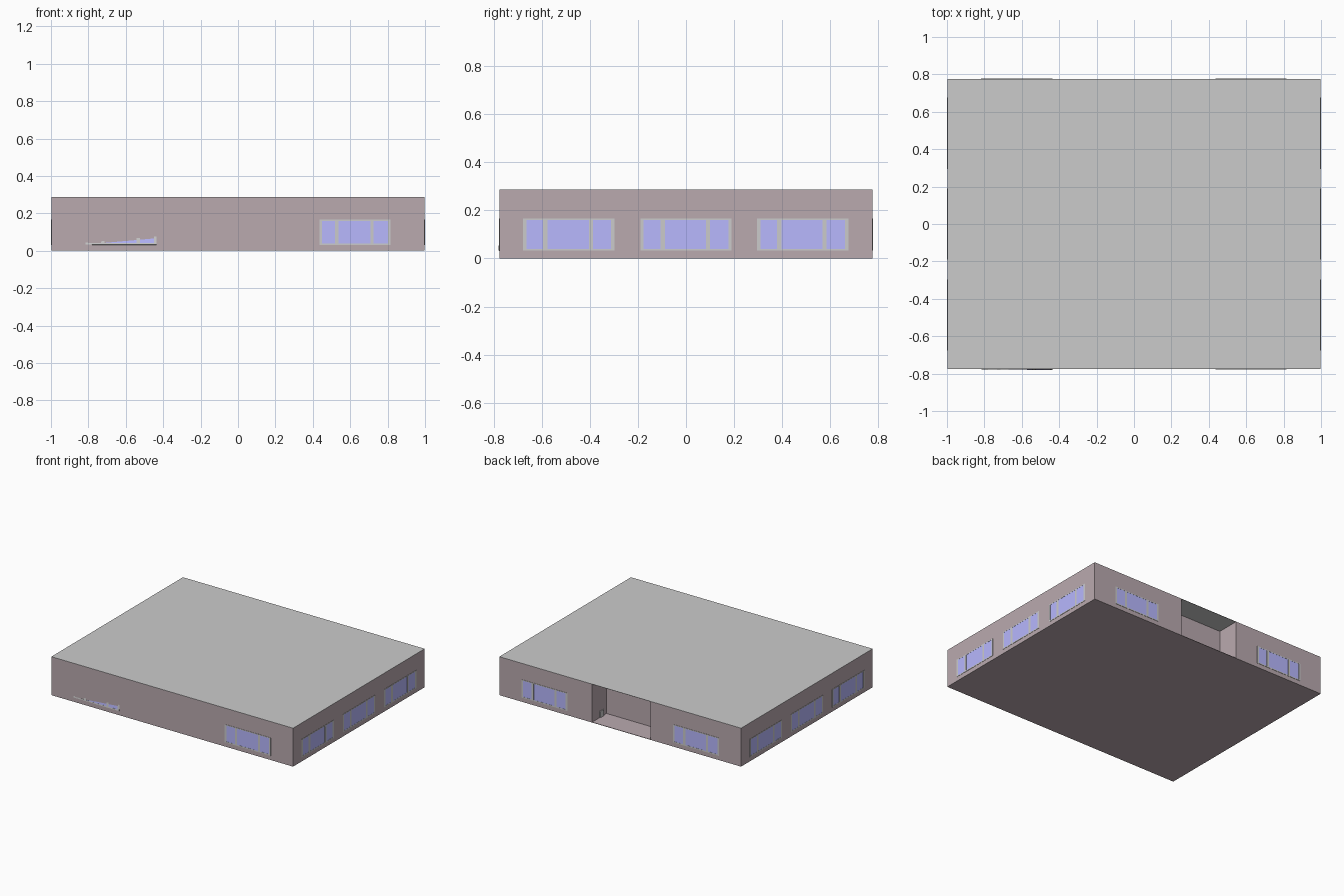
import bpy, bmesh
from math import radians
from mathutils import Matrix, Vector

if "Cube" in bpy.data.objects:
    bpy.data.objects.remove(bpy.data.objects["Cube"])

W, D, H = 0.998, 0.776, 0.287   # half width, half depth, height


def material(name, color):
    m = bpy.data.materials.new(name)
    m.diffuse_color = (*color, 1)
    m.use_nodes = True
    m.node_tree.nodes["Principled BSDF"].inputs["Base Color"].default_value = m.diffuse_color
    return m


WALL = material("wall_brown", (0.49, 0.40, 0.43))
GLASS = material("glass_blue", (0.48, 0.48, 1.0))


def finish(name, bm, mat=None):
    mesh = bpy.data.meshes.new(name)
    bmesh.ops.recalc_face_normals(bm, faces=bm.faces)
    bm.to_mesh(mesh)
    bm.free()
    ob = bpy.data.objects.new(name, mesh)
    bpy.context.collection.objects.link(ob)
    if mat:
        mesh.materials.append(mat)
    return ob


def boxes(name, bounds, mat=None):
    """One object from boxes given as (x0, x1, y0, y1, z0, z1)."""
    bm = bmesh.new()
    for x0, x1, y0, y1, z0, z1 in bounds:
        centre = Vector((x0 + x1, y0 + y1, z0 + z1)) / 2
        size = Matrix.Diagonal((x1 - x0, y1 - y0, z1 - z0, 1))
        bmesh.ops.create_cube(bm, size=1, matrix=Matrix.Translation(centre) @ size)
    return finish(name, bm, mat)


# Walls: footprint with the entrance recess in the back, extruded up
footprint = [(-W, -D), (W, -D), (W, D), (0.232, D), (0.232, D - 0.17),
             (-0.25, D - 0.17), (-0.25, D), (-W, D)]
bm = bmesh.new()
base = bm.faces.new([bm.verts.new((x, y, 0.003)) for x, y in footprint])
top = bmesh.ops.extrude_face_region(bm, geom=[base])["geom"]
bmesh.ops.translate(bm, vec=(0, 0, H - 0.005),
                    verts=[v for v in top if isinstance(v, bmesh.types.BMVert)])
finish("walls", bm, WALL)

# Floor slab and flat roof, both running over the recess
boxes("floor_slab", [(-W, W, -D, D, 0, 0.003)], WALL)
boxes("roof", [(-W, W, -D, D, H - 0.002, H)])


def window(name, location, turn, tilt=0.0):
    """Three-pane window facing local -y, origin at the middle of its sill."""
    w, h = 0.19, 0.134
    f0, f1 = -0.002, 0.002
    frame = boxes(name + "_frame", [
        (-w, w, f0, f1, 0, 0.008), (-w, w, f0, f1, h - 0.006, h),
        (-w, -w + 0.014, f0, f1, 0.008, h - 0.006),
        (w - 0.014, w, f0, f1, 0.008, h - 0.006),
        (-0.107, -0.088, f0, f1, 0.008, h - 0.006),
        (0.083, 0.1, f0, f1, 0.008, h - 0.006)])
    panes = boxes(name + "_panes", [
        (a, b, -0.001, 0.002, 0.008, h - 0.006)
        for a, b in ((-w + 0.014, -0.107), (-0.088, 0.083), (0.1, w - 0.014))], GLASS)
    for ob in (frame, panes):
        ob.location = location
        ob.rotation_euler = (tilt, 0, turn)


# Three windows on each side wall
for i, y in enumerate((-0.487, 0, 0.485)):
    window(f"right_window_{i}", (W, y, 0.032), radians(90))
    window(f"left_window_{i}", (-W, y, 0.032), radians(-90))

# Two windows on the back, one on the front
for i, x in enumerate((-0.627, 0.625)):
    window(f"back_window_{i}", (x, D, 0.032), radians(180))
window("front_window", (0.625, -D, 0.032), 0)

# Front left window leans back into the wall, only its lower corner shows
window("sunken_front_window", (-0.625, -D - 0.0008, 0.032), -0.009, -0.1)

# Small low fitting on the side of the recess
boxes("recess_fitting", [(0.226, 0.232, D - 0.13, D - 0.09, 0.003, 0.05)])
